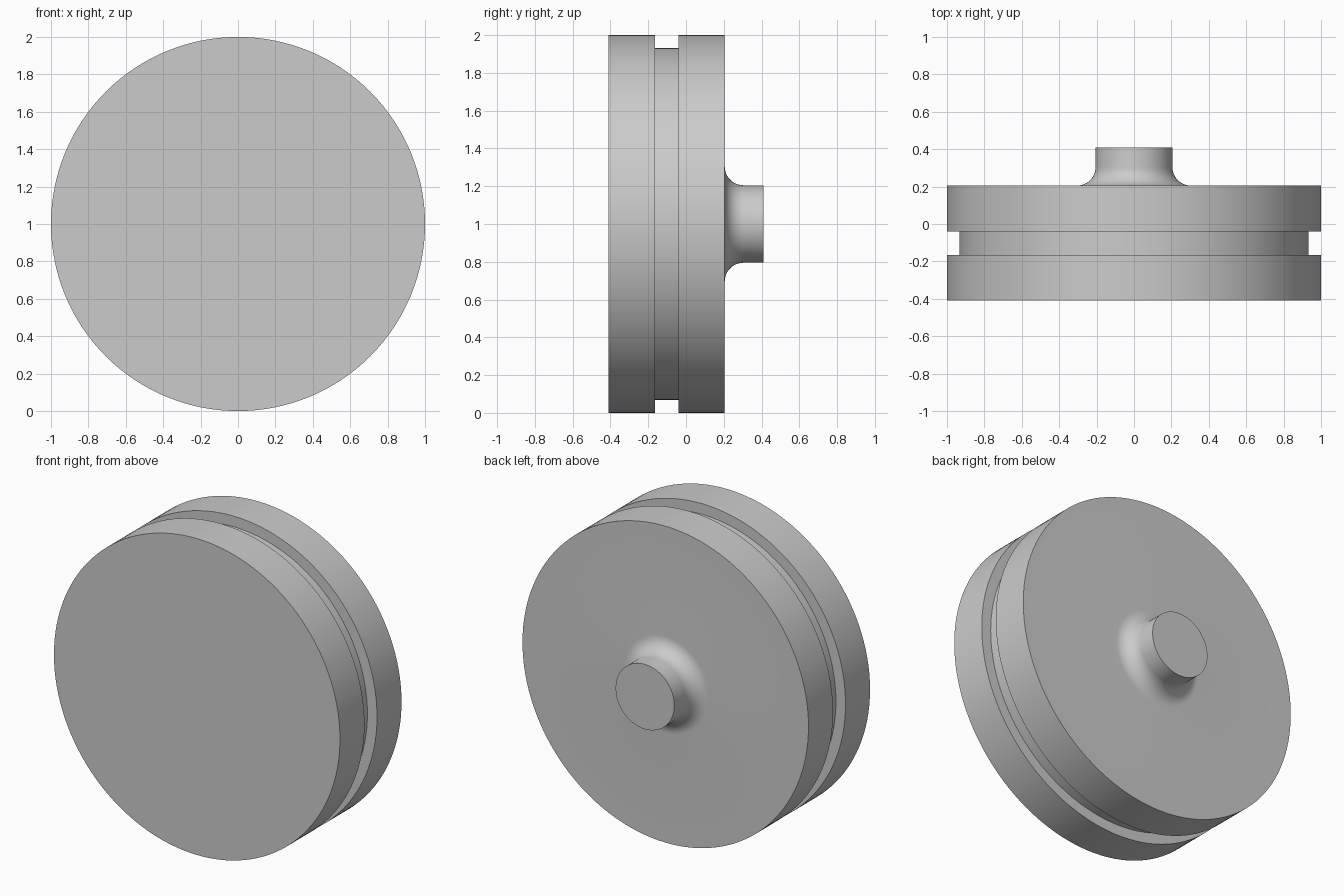
import bpy, bmesh, math
from mathutils import Matrix, Vector

cube = bpy.data.objects.get("Cube")
if cube:
    bpy.data.objects.remove(cube, do_unlink=True)

# One plain grey material
grey = bpy.data.materials.new("plain_grey")
grey.use_nodes = True
colour = (0.6, 0.6, 0.6, 1)
grey.diffuse_color = colour
grey.node_tree.nodes["Principled BSDF"].inputs["Base Color"].default_value = colour

SEGMENTS = 128
FRONT, BACK, TIP = -0.41, 0.205, 0.41
RIM, GROOVE, STUB, FILLET = 1.0, 0.933, 0.205, 0.1

# Half profile as (radius, y): grooved disc, then a filleted stub
profile = [(0, FRONT), (RIM, FRONT), (RIM, -0.165), (GROOVE, -0.165),
           (GROOVE, -0.04), (RIM, -0.04), (RIM, BACK)]
steps = 12
for i in range(steps + 1):
    a = math.pi / 2 * i / steps
    profile.append((STUB + FILLET * (1 - math.sin(a)),
                    BACK + FILLET * (1 - math.cos(a))))
profile += [(STUB, TIP), (0, TIP)]

# Spin the profile around the y axis
bm = bmesh.new()
verts = [bm.verts.new((r, y, 0)) for r, y in profile]
edges = [bm.edges.new(pair) for pair in zip(verts, verts[1:])]
bmesh.ops.spin(bm, geom=verts + edges, cent=(0, 0, 0), axis=(0, 1, 0),
               angle=math.tau, steps=SEGMENTS, use_duplicate=False)
bmesh.ops.remove_doubles(bm, verts=bm.verts, dist=0.0001)
bmesh.ops.recalc_face_normals(bm, faces=bm.faces)
bmesh.ops.translate(bm, verts=bm.verts, vec=(0, 0, RIM))

mesh = bpy.data.meshes.new("grooved_wheel")
bm.to_mesh(mesh)
bm.free()
mesh.materials.append(grey)
wheel = bpy.data.objects.new("grooved_wheel", mesh)
bpy.context.collection.objects.link(wheel)

# Smooth the round walls, keep the rims sharp
bpy.ops.object.select_all(action='DESELECT')
wheel.select_set(True)
bpy.context.view_layer.objects.active = wheel
bpy.ops.object.shade_smooth_by_angle(angle=math.radians(30))
